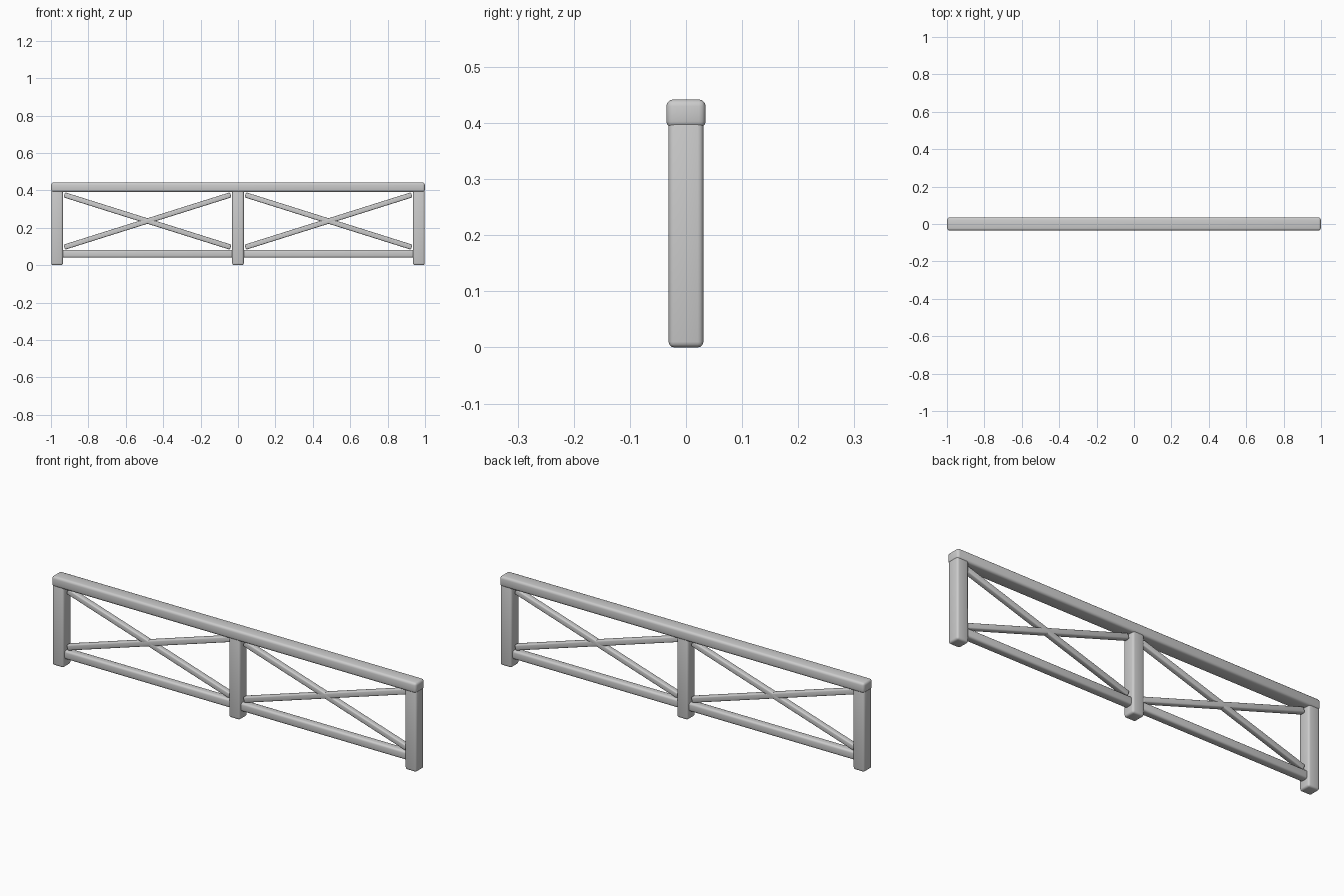
import bpy, math

if "Cube" in bpy.data.objects:
    bpy.data.objects.remove(bpy.data.objects["Cube"])

grey = bpy.data.materials.new("plain grey")
grey.diffuse_color = (0.6, 0.6, 0.6, 1)
grey.use_nodes = True
grey.node_tree.nodes["Principled BSDF"].inputs["Base Color"].default_value = grey.diffuse_color


def beam(name, size, centre, angle=0.0, bevel=0.01):
    """Rounded box beam, turned about the y axis."""
    bpy.ops.mesh.primitive_cube_add(size=1, location=centre)
    ob = bpy.context.object
    ob.name = name
    ob.scale = size
    bpy.ops.object.transform_apply(location=False, rotation=False, scale=True)
    ob.rotation_euler[1] = angle
    ob.data.materials.append(grey)
    mod = ob.modifiers.new("rounded edges", 'BEVEL')
    mod.width = bevel
    mod.segments = 3
    bpy.ops.object.modifier_apply(modifier=mod.name)
    bpy.ops.object.shade_smooth_by_angle(angle=math.radians(35))
    return ob


# Top handrail
beam("top_rail", (1.998, 0.07, 0.051), (0, 0, 0.4165), bevel=0.012)

# Posts
for name, x in (("left_post", -0.967), ("middle_post", 0), ("right_post", 0.967)):
    beam(name, (0.062, 0.062, 0.405), (x, 0, 0.2025))

# Each bay: bottom rail and crossed braces
x0, x1, z0, z1 = 0.039, 0.929, 0.096, 0.376
length = math.hypot(x1 - x0, z1 - z0)
slope = math.atan2(z1 - z0, x1 - x0)
for side, s in (("left", -1), ("right", 1)):
    mid = s * (x0 + x1) / 2
    beam(side + "_bottom_rail", (0.93, 0.04, 0.042), (mid, 0, 0.061))
    for name, a in (("rising", -slope), ("falling", slope)):
        beam(f"{side}_{name}_brace", (length, 0.028, 0.028),
             (mid, 0, (z0 + z1) / 2), a, 0.006)
